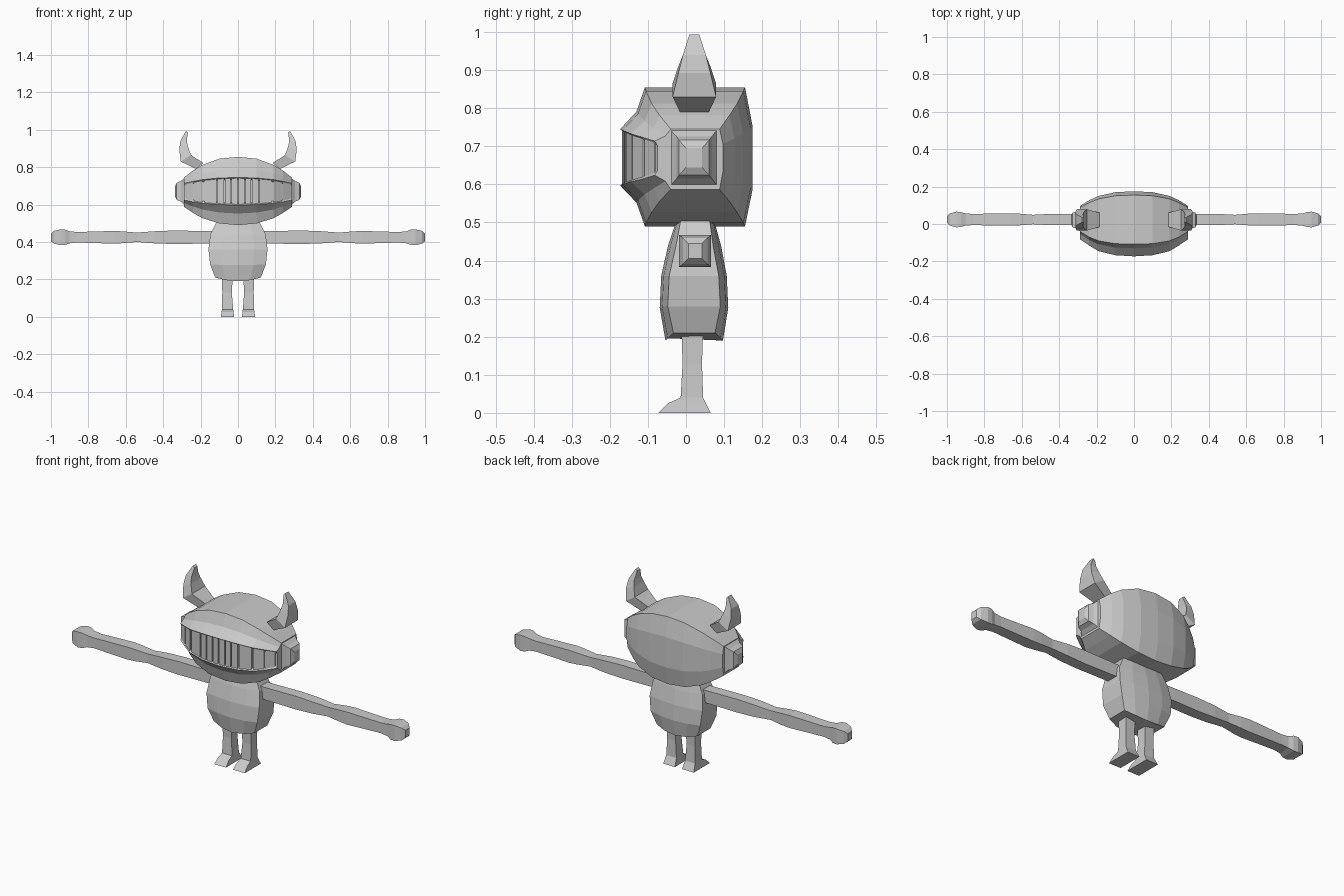
import bpy, bmesh, math
from mathutils import Vector

grey = bpy.data.materials.new("plain grey")
grey.diffuse_color = (0.6, 0.6, 0.6, 1)


def loft(name, rings):
    """Skin a list of equal-length closed rings and cap both ends."""
    bm = bmesh.new()
    loops = [[bm.verts.new(p) for p in ring] for ring in rings]
    n = len(loops[0])
    for a, b in zip(loops, loops[1:]):
        for i in range(n):
            j = (i + 1) % n
            bm.faces.new((a[i], a[j], b[j], b[i]))
    bm.faces.new(loops[0])
    bm.faces.new(loops[-1])
    bmesh.ops.recalc_face_normals(bm, faces=bm.faces)
    me = bpy.data.meshes.new(name)
    bm.to_mesh(me)
    bm.free()
    ob = bpy.data.objects.new(name, me)
    bpy.context.collection.objects.link(ob)
    me.materials.append(grey)
    return ob


def pair(name, rings):
    """Make a part on +x and its mirror on -x."""
    loft(name + "_right", rings)
    loft(name + "_left", [[(-x, y, z) for x, y, z in r] for r in rings])


# Head: lens-shaped sections along x, with a jutting lip around a recessed mouth
# x, top, bottom, front edge, back, lip y, lip top, lip bottom
half = [
    (0.00, 0.855, 0.490, -0.108, 0.175, -0.173, 0.745, 0.597),
    (0.10, 0.845, 0.499, -0.105, 0.170, -0.167, 0.742, 0.600),
    (0.19, 0.812, 0.527, -0.090, 0.150, -0.145, 0.733, 0.607),
    (0.24, 0.782, 0.555, -0.070, 0.127, -0.115, 0.724, 0.614),
    (0.288, 0.745, 0.587, -0.040, 0.097, -0.082, 0.714, 0.624),
]


def head_ring(s, sign):
    x, zt, zb, yf, yb, yl, lt, lb = s
    mid, h = 0.67, (zt - zb) / 2
    k = min(1, h / 0.18)
    recess = 0.016 * k
    pts = [(yf, zt), (yb - 0.02 * k, zt), (yb, mid + h * 0.45), (yb, mid - h * 0.45),
           (yb - 0.02 * k, zb), (yf, zb),
           (yf * 0.66 + yl * 0.34, lb * 0.58 + zb * 0.42), (yl, lb),
           (yl + recess, lb + 0.012), (yl + recess, lt - 0.012),
           (yl, lt), (yf * 0.66 + yl * 0.34, lt * 0.58 + zt * 0.42)]
    return [(sign * x, y, z) for y, z in pts]


loft("head", [head_ring(s, -1) for s in half[:0:-1]] + [head_ring(s, 1) for s in half])


# Cheek knobs closing the two ends of the head
def rect_x(x, y0, y1, z0, z1):
    return [(x, y0, z0), (x, y1, z0), (x, y1, z1), (x, y0, z1)]


pair("cheek", [rect_x(0.28, -0.045, 0.085, 0.592, 0.748),
               rect_x(0.305, -0.025, 0.068, 0.615, 0.726),
               rect_x(0.328, -0.018, 0.060, 0.625, 0.716),
               rect_x(0.338, 0.000, 0.042, 0.645, 0.695)])


# Teeth: upright panels following the curve of the mouth
def mouth_at(x):
    for a, b in zip(half, half[1:]):
        if x <= b[0]:
            t = (x - a[0]) / (b[0] - a[0])
            return [a[i] + t * (b[i] - a[i]) for i in (5, 6, 7)]


def tooth(x0, x1):
    rings = []
    for x in (x0, x1):
        y, zt, zb = mouth_at(x)
        rings.append([(x, y + 0.005, zb + 0.004), (x, y + 0.025, zb + 0.004),
                      (x, y + 0.025, zt - 0.004), (x, y + 0.005, zt - 0.004)])
    return rings


for i, (x0, x1) in enumerate([(0.003, 0.034), (0.04, 0.07), (0.076, 0.11),
                              (0.116, 0.18), (0.19, 0.235), (0.242, 0.28)]):
    pair("tooth_%d" % (i + 1), tooth(x0, x1))

# Horns: stubby root bending up into an inward-curving point
yc = 0.022
horn = []
for xi, zi, xo, zo, w in [(0.185, 0.822, 0.225, 0.790, 0.038),
                          (0.252, 0.865, 0.306, 0.830, 0.057),
                          (0.268, 0.910, 0.314, 0.893, 0.042),
                          (0.274, 0.940, 0.308, 0.940, 0.030),
                          (0.268, 0.985, 0.278, 0.994, 0.013)]:
    horn.append([(xi, yc - w, zi), (xi, yc + w, zi), (xo, yc + w, zo), (xo, yc - w, zo)])
pair("horn", horn)

# Body: barrel with flat sides and gently bowed front, back and bottom
body = []
for z, hx, f, b, drop in [(0.53, 0.085, -0.015, 0.060, 0.0),
                          (0.50, 0.118, -0.027, 0.075, 0.0),
                          (0.44, 0.148, -0.047, 0.092, 0.0),
                          (0.36, 0.158, -0.065, 0.107, 0.0),
                          (0.28, 0.149, -0.069, 0.111, 0.004),
                          (0.21, 0.122, -0.054, 0.097, 0.02)]:
    k = 0.021 if z < 0.45 else 0.012
    body.append([(-hx, f + k, z), (-hx * 0.55, f + k * 0.3, z - drop * 0.7), (0, f, z - drop),
                 (hx * 0.55, f + k * 0.3, z - drop * 0.7), (hx, f + k, z),
                 (hx, b - k, z), (hx * 0.55, b - k * 0.3, z - drop * 0.7), (0, b, z - drop),
                 (-hx * 0.55, b - k * 0.3, z - drop * 0.7), (-hx, b - k, z)])
loft("body", body)

# Arms: square tubes pinched at the elbow, ending in rounded fists
arm = []
for x, hy, hz in [(0.12, 0.030, 0.033), (0.35, 0.030, 0.036), (0.45, 0.030, 0.032),
                  (0.54, 0.025, 0.025), (0.61, 0.031, 0.031), (0.66, 0.033, 0.034),
                  (0.86, 0.030, 0.028), (0.90, 0.032, 0.032), (0.925, 0.040, 0.041),
                  (0.95, 0.042, 0.042), (0.985, 0.032, 0.034), (1.0, 0.018, 0.020)]:
    y, z = 0.024, 0.425
    arm.append(rect_x(x, y - hy, y + hy, z - hz, z + hz))
pair("arm", arm)

# Legs with wedge feet
leg = []
for z, x0, x1, y0, y1 in [(0.0, 0.021, 0.092, -0.073, 0.065),
                          (0.026, 0.024, 0.088, -0.046, 0.052),
                          (0.040, 0.026, 0.086, -0.014, 0.045),
                          (0.130, 0.033, 0.084, -0.009, 0.042),
                          (0.220, 0.028, 0.086, -0.012, 0.045)]:
    leg.append([(x0, y0, z), (x1, y0, z), (x1, y1, z), (x0, y1, z)])
pair("leg", leg)
